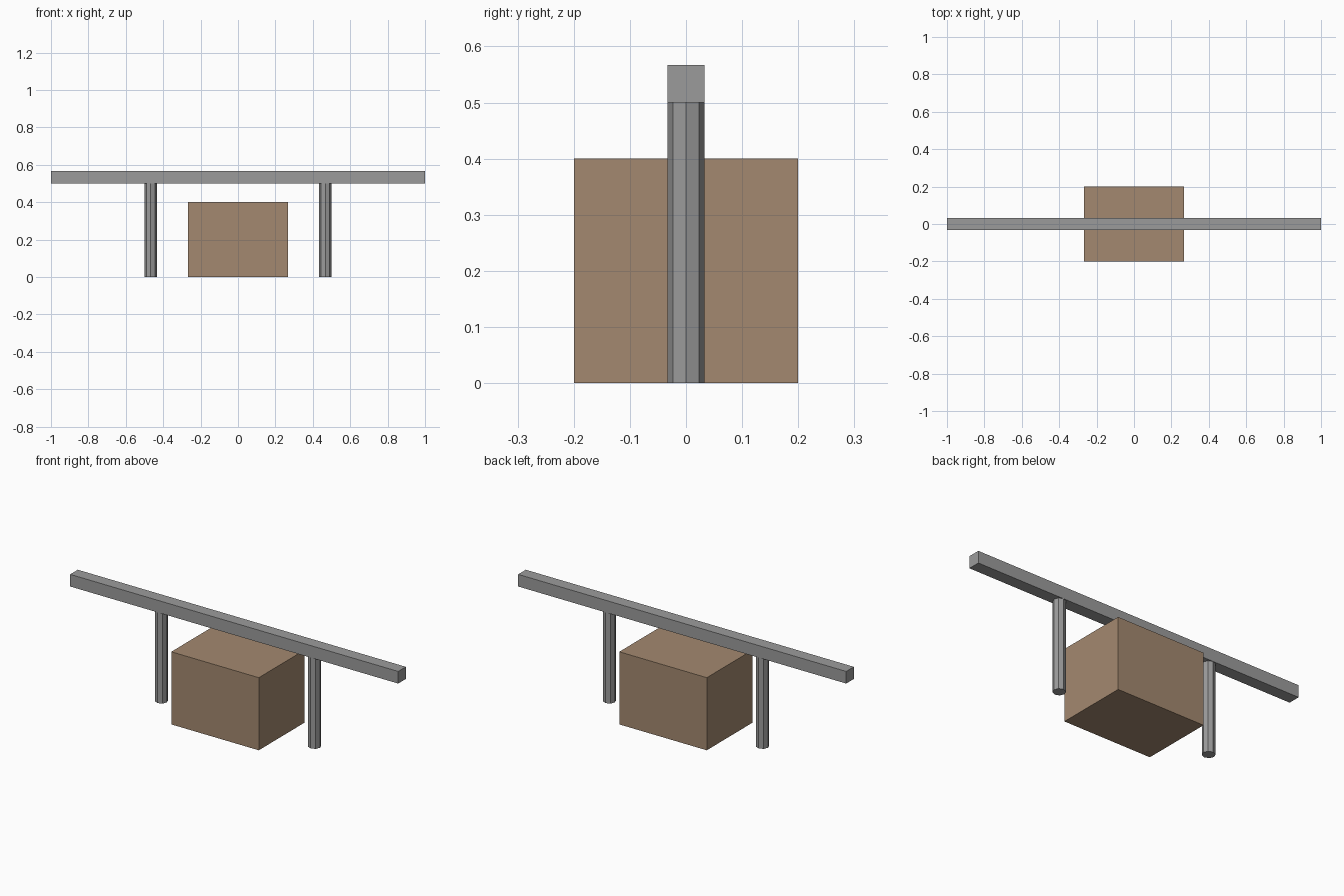
import bpy
from math import radians

if "Cube" in bpy.data.objects:
    bpy.data.objects.remove(bpy.data.objects["Cube"])


def material(name, rgb):
    mat = bpy.data.materials.new(name)
    mat.diffuse_color = (*rgb, 1)
    mat.use_nodes = True
    mat.node_tree.nodes["Principled BSDF"].inputs["Base Color"].default_value = mat.diffuse_color
    return mat


steel = material("grey_steel", (0.33, 0.33, 0.33))
tan = material("tan_brown", (0.37, 0.25, 0.16))


def finish(name, mat):
    obj = bpy.context.object
    obj.name = name
    obj.data.materials.append(mat)
    return obj


def box(name, size, z_base, mat):
    bpy.ops.mesh.primitive_cube_add(size=1, location=(0, 0, z_base + size[2] / 2))
    obj = finish(name, mat)
    obj.scale = size
    bpy.ops.object.transform_apply(location=False, rotation=False, scale=True)


# Long square beam across the top
box("beam", (2, 0.0667, 0.0667), 0.5, steel)

# Central block standing on the floor
box("block", (0.5333, 0.4, 0.4), 0, tan)

# Pair of eight-sided posts carrying the beam
for side, x in (("left", -0.4667), ("right", 0.4667)):
    bpy.ops.mesh.primitive_cylinder_add(vertices=8, radius=0.0333, depth=0.5,
                                        location=(x, 0, 0.25))
    finish(side + "_post", steel)
